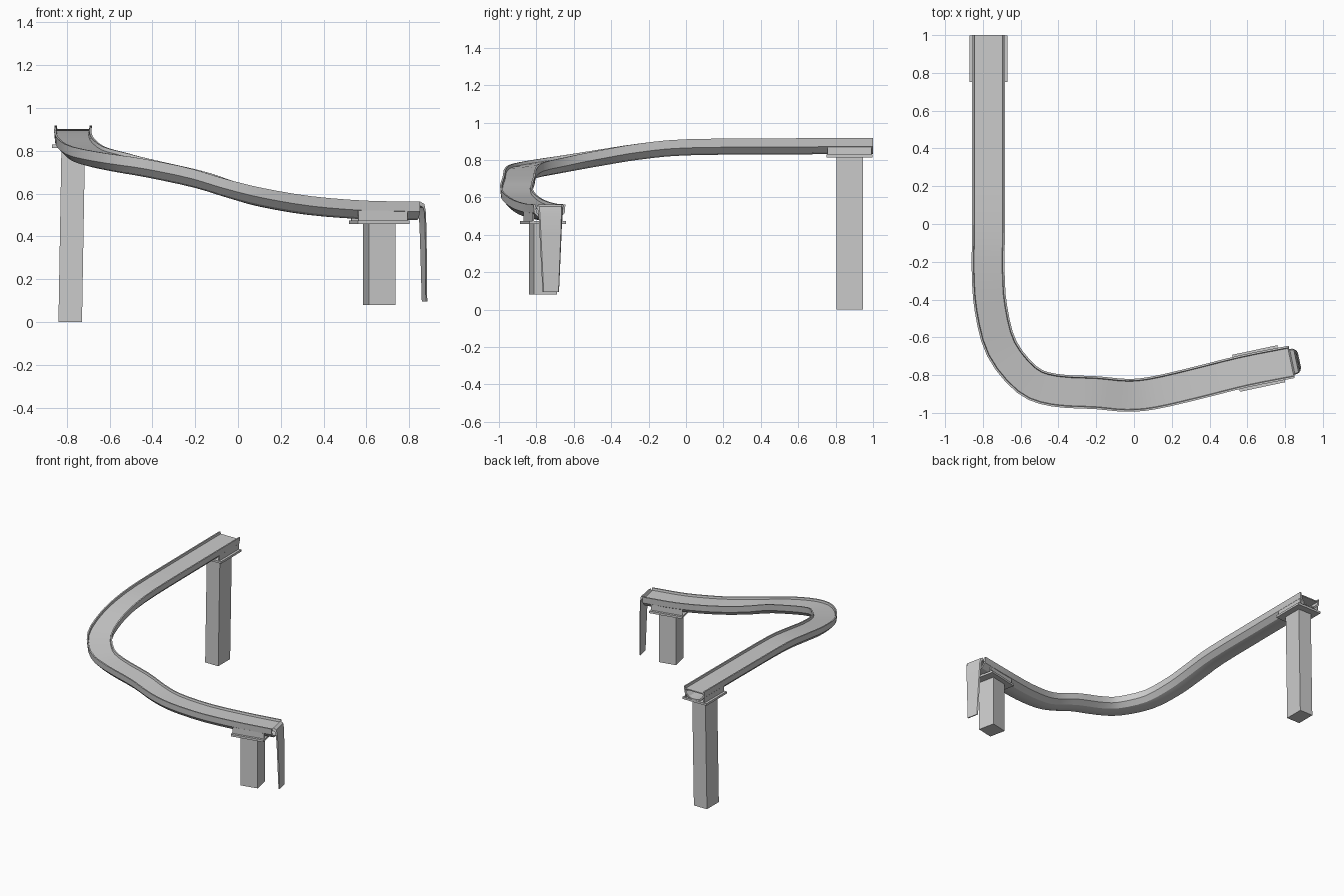
import bpy, bmesh, math
from mathutils import Vector, Matrix

if "Cube" in bpy.data.objects:
    bpy.data.objects.remove(bpy.data.objects["Cube"])

# Centre line of the chute underside: x, y, z
PATH = [Vector(p) for p in [
    (-0.77, 1.0, 0.832), (-0.77, 0.5, 0.83), (-0.77, 0.0, 0.825), (-0.772, -0.25, 0.802),
    (-0.757, -0.45, 0.77), (-0.70, -0.66, 0.733), (-0.565, -0.825, 0.702),
    (-0.42, -0.88, 0.675), (-0.2, -0.893, 0.627), (-0.04, -0.907, 0.578), (0.1, -0.895, 0.54),
    (0.32, -0.845, 0.502), (0.58, -0.78, 0.481), (0.835, -0.73, 0.477)]]


def smooth_path(pts, n):
    """Catmull-Rom sampling through the points."""
    ext = [2 * pts[0] - pts[1]] + pts + [2 * pts[-1] - pts[-2]]
    out = []
    for a, b, c, d in zip(ext, ext[1:], ext[2:], ext[3:]):
        for k in range(n):
            t = k / n
            out.append(0.5 * (2 * b + (c - a) * t + (2 * a - 5 * b + 4 * c - d) * t * t
                              + (3 * b - a - 3 * c + d) * t ** 3))
    return out + [pts[-1]]


def finish(name, bm, smooth=False):
    bmesh.ops.recalc_face_normals(bm, faces=bm.faces)
    me = bpy.data.meshes.new(name)
    bm.to_mesh(me)
    bm.free()
    ob = bpy.data.objects.new(name, me)
    bpy.context.collection.objects.link(ob)
    if smooth:
        bpy.context.view_layer.objects.active = ob
        ob.select_set(True)
        bpy.ops.object.shade_smooth_by_angle(angle=math.radians(28))
        ob.select_set(False)
    return ob


def loft(name, rings, smooth=False):
    """Skin closed rings of points and cap both ends."""
    bm = bmesh.new()
    vs = [[bm.verts.new(p) for p in r] for r in rings]
    n = len(vs[0])
    for a, b in zip(vs, vs[1:]):
        for i in range(n):
            j = (i + 1) % n
            bm.faces.new((a[i], a[j], b[j], b[i]))
    bm.faces.new(vs[0])
    bm.faces.new(vs[-1])
    return finish(name, bm, smooth)


def sweep(name, profile, pts):
    """Sweep a (side, up) profile along pts, keeping it upright."""
    rings = []
    for i, p in enumerate(pts):
        d = pts[min(i + 1, len(pts) - 1)] - pts[max(i - 1, 0)]
        side = Vector((-d.y, d.x, 0)).normalized()
        rings.append([p + side * s + Vector((0, 0, u)) for s, u in profile])
    return loft(name, rings, True)


def box(name, centre, size, angle=0.0, lean=0.0):
    bm = bmesh.new()
    bmesh.ops.create_cube(bm, size=1)
    for v in bm.verts:
        shift = lean * v.co.z
        v.co = Matrix.Rotation(angle, 3, 'Z') @ Vector([c * s for c, s in zip(v.co, size)])
        v.co += Vector(centre) + Vector((shift, 0, 0))
    return finish(name, bm)


line = smooth_path(PATH, 3)

# Open trough with flared rims
outer = [(0.087, 0.086), (0.083, 0.04), (0.052, 0.008), (0.02, 0.0)]
inner = [(0.077, 0.086), (0.07, 0.044), (0.046, 0.017), (0.018, 0.009)]
mirror = lambda pts: [(-s, u) for s, u in pts]
sweep("trough", outer + mirror(outer)[::-1] + mirror(inner) + inner[::-1], line)

# Water surface inside the trough
sweep("water", [(0.074, 0.07), (-0.074, 0.07), (-0.07, 0.062), (0.07, 0.062)], line)

# Water sheet falling from the low end
end = PATH[-1]
turn = math.radians(12)
fwd, side = Vector((math.cos(turn), math.sin(turn), 0)), Vector((-math.sin(turn), math.cos(turn), 0))
rings = []
for f, z, w in [(-0.005, 0.547, 0.07), (0.016, 0.535, 0.068), (0.024, 0.51, 0.065),
                (0.028, 0.4, 0.06), (0.034, 0.095, 0.045)]:
    rings.append([Vector((end.x, end.y, z)) + side * s * w + fwd * (f + t) + Vector((0, 0, 2 * t if z > 0.52 else 0))
                  for s, t in [(-1, 0), (1, 0), (0.9, 0.008), (-0.9, 0.008)]])
loft("falling_water", rings, True)

# Supports: pillar, carrying plate and two side cheeks each
SUPPORTS = [  # name, x, y, plate z, pillar foot z, direction, lean, pillar width and depth
    ("high", -0.77, 0.875, 0.822, 0.0, math.pi / 2, 0.014, 0.143, 0.11),
    ("low", 0.66, -0.765, 0.466, 0.08, turn, 0.0, 0.127, 0.127)]
for name, x, y, z, foot, ang, lean, w, d in SUPPORTS:
    box(name + "_plate", (x, y, z), (0.245, 0.2, 0.016), ang)
    box(name + "_pillar", (x - lean / 2, y, (z + foot) / 2), (w, d, z - foot), ang, lean)
    for sgn in (-1, 1):
        off = Matrix.Rotation(ang, 3, 'Z') @ Vector((0, sgn * 0.078, 0))
        box(name + "_cheek", (x + off.x, y + off.y, z + 0.03), (0.235, 0.008, 0.05), ang)
